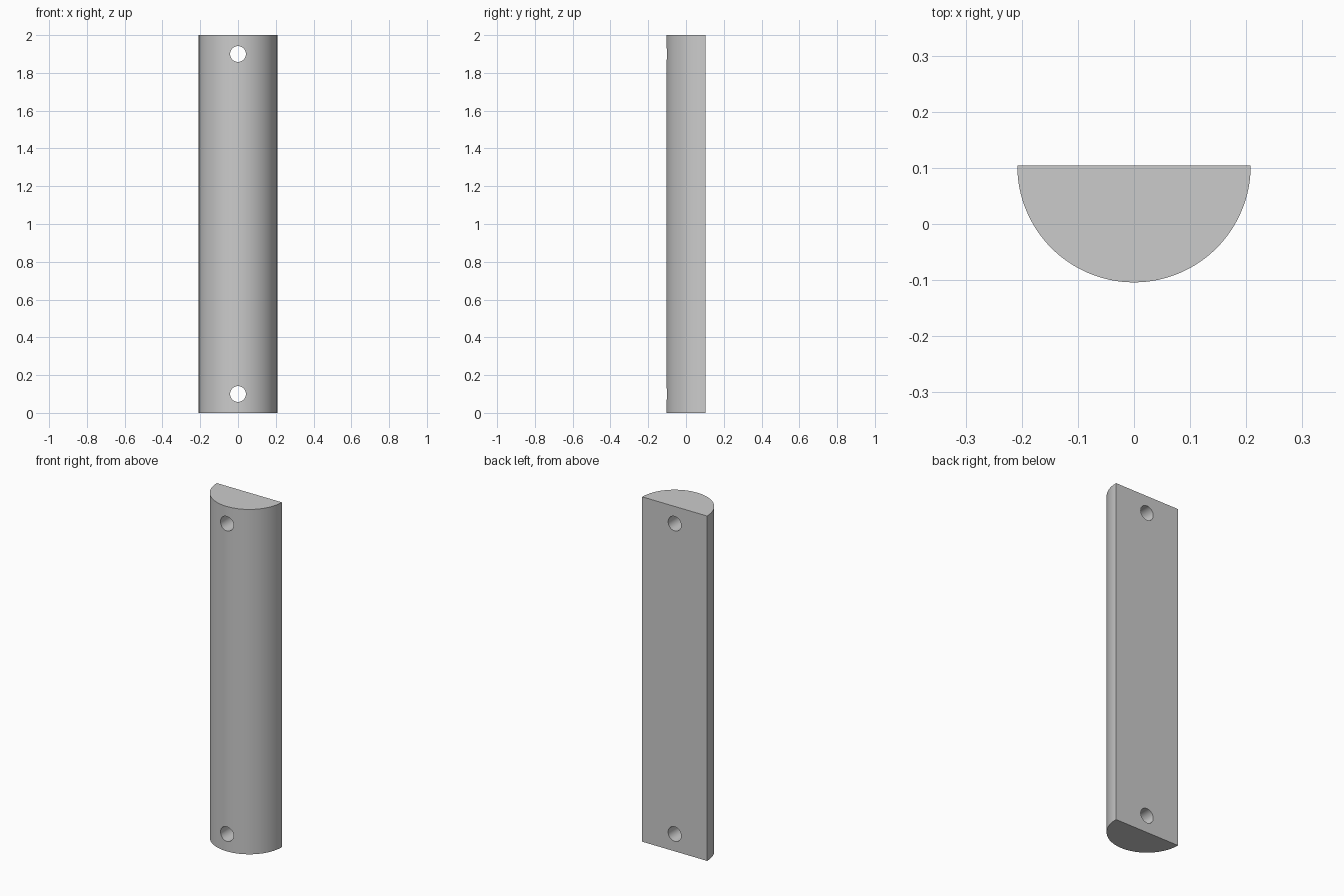
import bpy, bmesh, math

if "Cube" in bpy.data.objects:
    bpy.data.objects.remove(bpy.data.objects["Cube"])

R, H = 0.208, 2.0          # bar radius and length
HOLE_R, INSET = 0.042, 0.1  # hole radius and distance from the ends
SEG = 64

# Half-round bar: semicircle profile extruded upwards, flat side at the back
bm = bmesh.new()
profile = []
for i in range(SEG + 1):
    a = math.pi + math.pi * i / SEG
    profile.append(bm.verts.new((R * math.cos(a), R / 2 + R * math.sin(a), 0)))
base = bm.faces.new(profile)
ext = bmesh.ops.extrude_face_region(bm, geom=[base])
top = [g for g in ext["geom"] if isinstance(g, bmesh.types.BMVert)]
bmesh.ops.translate(bm, verts=top, vec=(0, 0, H))
bmesh.ops.recalc_face_normals(bm, faces=bm.faces)
mesh = bpy.data.meshes.new("half_round_bar")
bm.to_mesh(mesh)
bm.free()
bar = bpy.data.objects.new("half_round_bar", mesh)
bpy.context.collection.objects.link(bar)


# Screw hole drilled front to back
def drill(z):
    bpy.ops.mesh.primitive_cylinder_add(vertices=48, radius=HOLE_R, depth=1,
                                        location=(0, 0, z),
                                        rotation=(math.pi / 2, 0, 0))
    cutter = bpy.context.object
    cutter.name = "hole_cutter"
    cutter.hide_render = True
    mod = bar.modifiers.new("screw_hole", "BOOLEAN")
    mod.operation = "DIFFERENCE"
    mod.solver = "EXACT"
    mod.object = cutter
    bpy.context.view_layer.objects.active = bar
    bpy.ops.object.modifier_apply(modifier=mod.name)
    bpy.data.objects.remove(cutter)


for z in (INSET, H - INSET):
    drill(z)

# Smooth curved faces, sharp edges kept
bpy.ops.object.select_all(action="DESELECT")
bar.select_set(True)
bpy.context.view_layer.objects.active = bar
bpy.ops.object.shade_smooth_by_angle(angle=math.radians(30))
